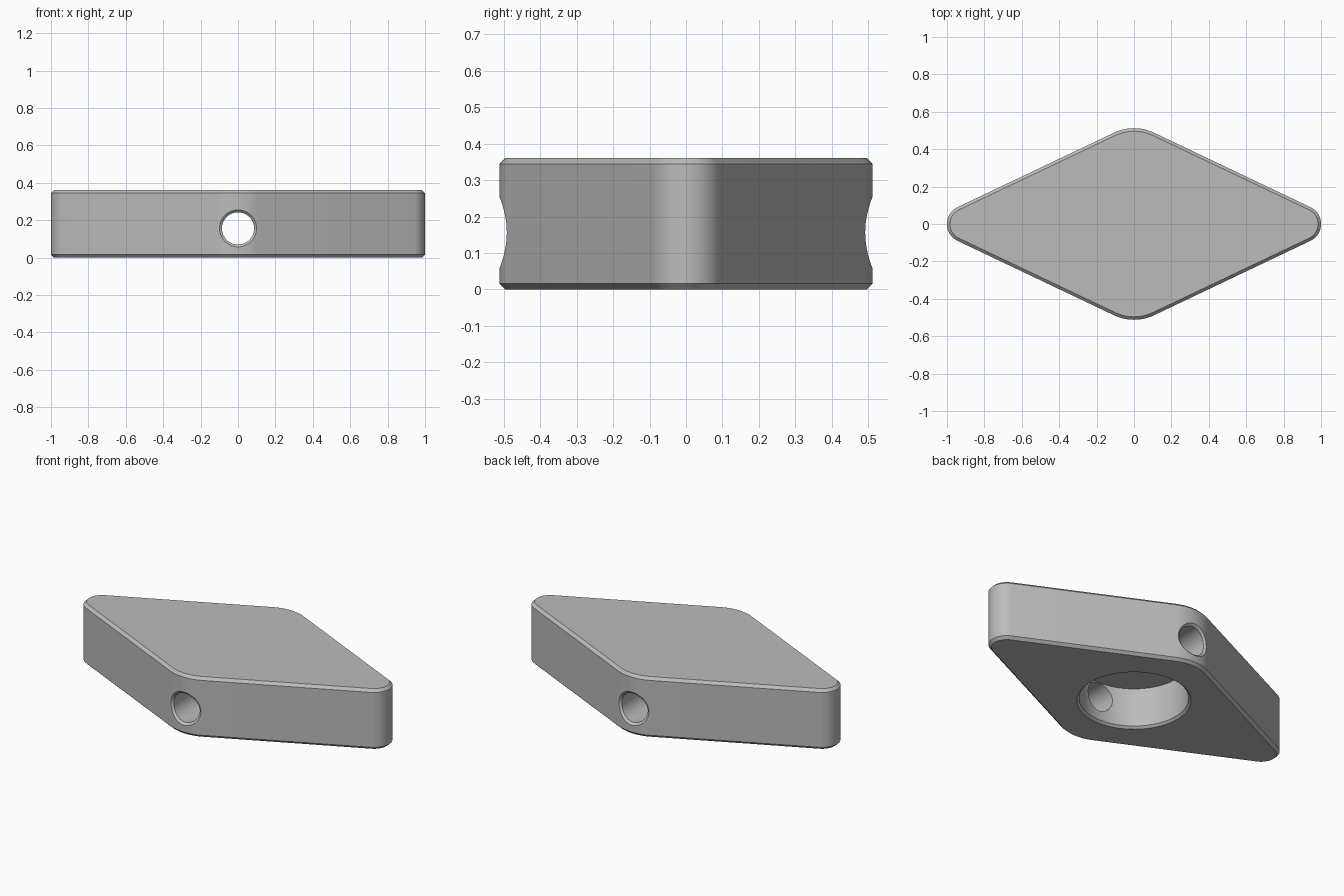
import bpy, bmesh, math

if "Cube" in bpy.data.objects:
    bpy.data.objects.remove(bpy.data.objects["Cube"])

HEIGHT, CHAMFER = 0.36, 0.016
END_X, END_R = 0.9, 0.1          # centre and radius of the sharp end corners
SIDE_Y, SIDE_R = 0.262, 0.25     # centre and radius of the wide side corners
HOLE_Z, HOLE_R, HOLE_RIM = 0.156, 0.086, 0.099
POCKET_R, POCKET_RIM, POCKET_TOP = 0.297, 0.31, 0.245

grey = bpy.data.materials.new("plain grey")
grey.diffuse_color = (0.5, 0.5, 0.5, 1)
grey.use_nodes = True
grey.node_tree.nodes["Principled BSDF"].inputs["Base Color"].default_value = grey.diffuse_color


def loft(name, rings):
    """Closed solid skinned through rings of equal point count."""
    bm = bmesh.new()
    loops = [[bm.verts.new(p) for p in ring] for ring in rings]
    n = len(loops[0])
    for a, b in zip(loops, loops[1:]):
        for i in range(n):
            j = (i + 1) % n
            bm.faces.new((a[i], a[j], b[j], b[i]))
    bm.faces.new(loops[0][::-1])
    bm.faces.new(loops[-1])
    bmesh.ops.recalc_face_normals(bm, faces=bm.faces)
    mesh = bpy.data.meshes.new(name)
    bm.to_mesh(mesh)
    bm.free()
    obj = bpy.data.objects.new(name, mesh)
    bpy.context.collection.objects.link(obj)
    mesh.materials.append(grey)
    return obj


# Direction angle of the straight sides, tangent to both corner arcs
tilt = math.atan2(SIDE_Y, END_X) + math.asin((SIDE_R - END_R) / math.hypot(END_X, SIDE_Y))
turn = math.pi / 2 - tilt


def outline(inset, z):
    """Rounded rhombus made from four corner arcs."""
    pts = []
    corners = [(END_X, 0, END_R, 0, turn), (0, SIDE_Y, SIDE_R, 90, tilt),
               (-END_X, 0, END_R, 180, turn), (0, -SIDE_Y, SIDE_R, 270, tilt)]
    for cx, cy, r, mid, half in corners:
        for i in range(25):
            a = math.radians(mid) + half * (i / 12 - 1)
            pts.append((cx + (r - inset) * math.cos(a), cy + (r - inset) * math.sin(a), z))
    return pts


def circle(r, n=96):
    return [(r * math.cos(math.tau * i / n), r * math.sin(math.tau * i / n)) for i in range(n)]


def hole_ring(r, side, drop=None):
    """Ring of the cross hole, following the rounded side corner when drop is given."""
    ring = []
    for x, z in circle(r, 64):
        y = 0.7 if drop is None else SIDE_Y + math.sqrt(SIDE_R ** 2 - x * x) - drop
        ring.append((x, side * y, HOLE_Z + z))
    return ring


# Chamfered body
body = loft("rhombus_body", [outline(CHAMFER, 0), outline(0, CHAMFER),
                             outline(0, HEIGHT - CHAMFER), outline(CHAMFER, HEIGHT)])

# Round blind pocket in the underside with a chamfered rim
pocket = loft("pocket_cutter", [[(x, y, z) for x, y in circle(r)] for r, z in (
    (POCKET_RIM, -0.1), (POCKET_RIM, 0), (POCKET_R, POCKET_RIM - POCKET_R), (POCKET_R, POCKET_TOP))])

# Cross hole running front to back with chamfered rims
hole = loft("hole_cutter", [
    hole_ring(HOLE_RIM, -1), hole_ring(HOLE_RIM, -1, 0), hole_ring(HOLE_R, -1, 0.013),
    hole_ring(HOLE_R, 1, 0.013), hole_ring(HOLE_RIM, 1, 0), hole_ring(HOLE_RIM, 1)])

bpy.context.view_layer.objects.active = body
body.select_set(True)
for cutter in (pocket, hole):
    mod = body.modifiers.new("cut", 'BOOLEAN')
    mod.operation, mod.solver, mod.object = 'DIFFERENCE', 'EXACT', cutter
    bpy.ops.object.modifier_apply(modifier=mod.name)
    bpy.data.objects.remove(cutter)

bpy.ops.object.shade_smooth_by_angle(angle=math.radians(25))
